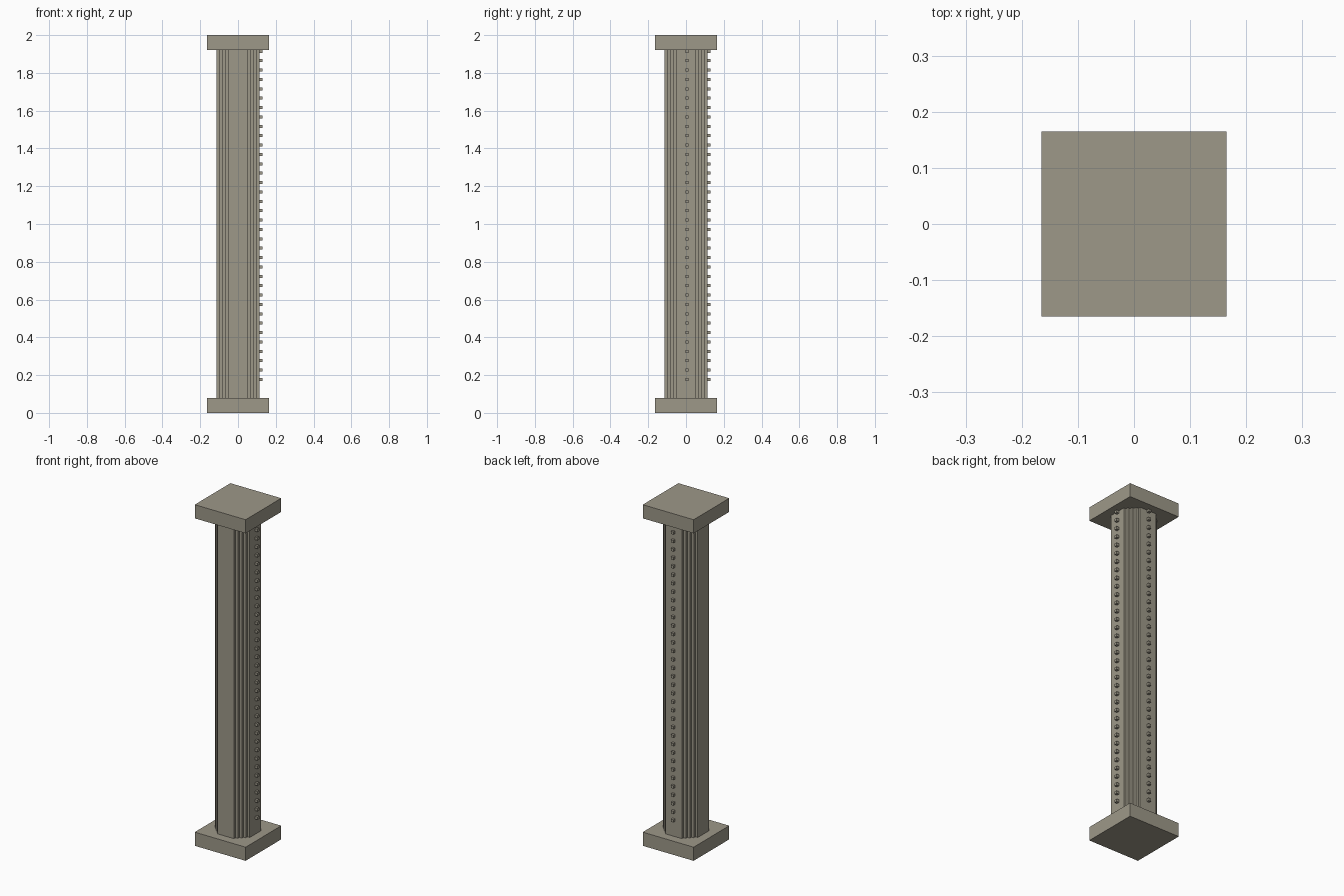
import bpy, bmesh
from mathutils import Matrix, Vector

if "Cube" in bpy.data.objects:
    bpy.data.objects.remove(bpy.data.objects["Cube"], do_unlink=True)

stone = bpy.data.materials.new("warm grey stone")
stone.use_nodes = True
stone_colour = (0.34, 0.315, 0.25, 1)
stone.diffuse_color = stone_colour
stone.node_tree.nodes["Principled BSDF"].inputs["Base Color"].default_value = stone_colour

PLATE, PLATE_H, HEIGHT = 0.165, 0.08, 2.0     # plate half width, thickness, total height
SHAFT, STEP, STEPS = 0.113, 0.015, 4          # shaft half width, corner step
STUD, STUD_COUNT, STUD_LOW, STUD_HIGH = 0.016, 36, 0.177, 1.914


def finish(name, bm):
    bmesh.ops.recalc_face_normals(bm, faces=bm.faces)
    mesh = bpy.data.meshes.new(name)
    bm.to_mesh(mesh)
    bm.free()
    mesh.materials.append(stone)
    obj = bpy.data.objects.new(name, mesh)
    bpy.context.collection.objects.link(obj)
    return obj


def add_box(bm, centre, size):
    bmesh.ops.create_cube(bm, size=1, matrix=Matrix.LocRotScale(Vector(centre), None, Vector(size)))


# Square plates at the foot and the head
for name, z in (("base_plate", PLATE_H / 2), ("top_plate", HEIGHT - PLATE_H / 2)):
    bm = bmesh.new()
    add_box(bm, (0, 0, z), (2 * PLATE, 2 * PLATE, PLATE_H))
    finish(name, bm)

# Shaft: one stepped corner, turned four times and extruded
corner = []
for i in range(STEPS + 1):
    x = SHAFT - i * STEP
    y = SHAFT - (STEPS - i) * STEP
    corner.append(Vector((x, y, PLATE_H)))
    if i < STEPS:
        corner.append(Vector((x - STEP, y, PLATE_H)))
bm = bmesh.new()
outline = [bm.verts.new(Matrix.Rotation(q * 1.5707963, 3, "Z") @ p) for q in range(4) for p in corner]
bottom = bm.faces.new(outline)
top = bmesh.ops.extrude_face_region(bm, geom=[bottom], use_keep_orig=True)
bmesh.ops.translate(bm, verts=[v for v in top["geom"] if isinstance(v, bmesh.types.BMVert)],
                    vec=(0, 0, HEIGHT - 2 * PLATE_H))
finish("stepped_shaft", bm)

# Rows of small square studs on the left and back faces
reach = SHAFT + STUD / 2
for name, x, y in (("left_studs", reach, 0.005), ("back_studs", 0, reach)):
    bm = bmesh.new()
    for i in range(STUD_COUNT):
        z = STUD_LOW + (STUD_HIGH - STUD_LOW) * i / (STUD_COUNT - 1)
        add_box(bm, (x, y, z), (STUD, STUD, STUD))
    finish(name, bm)
